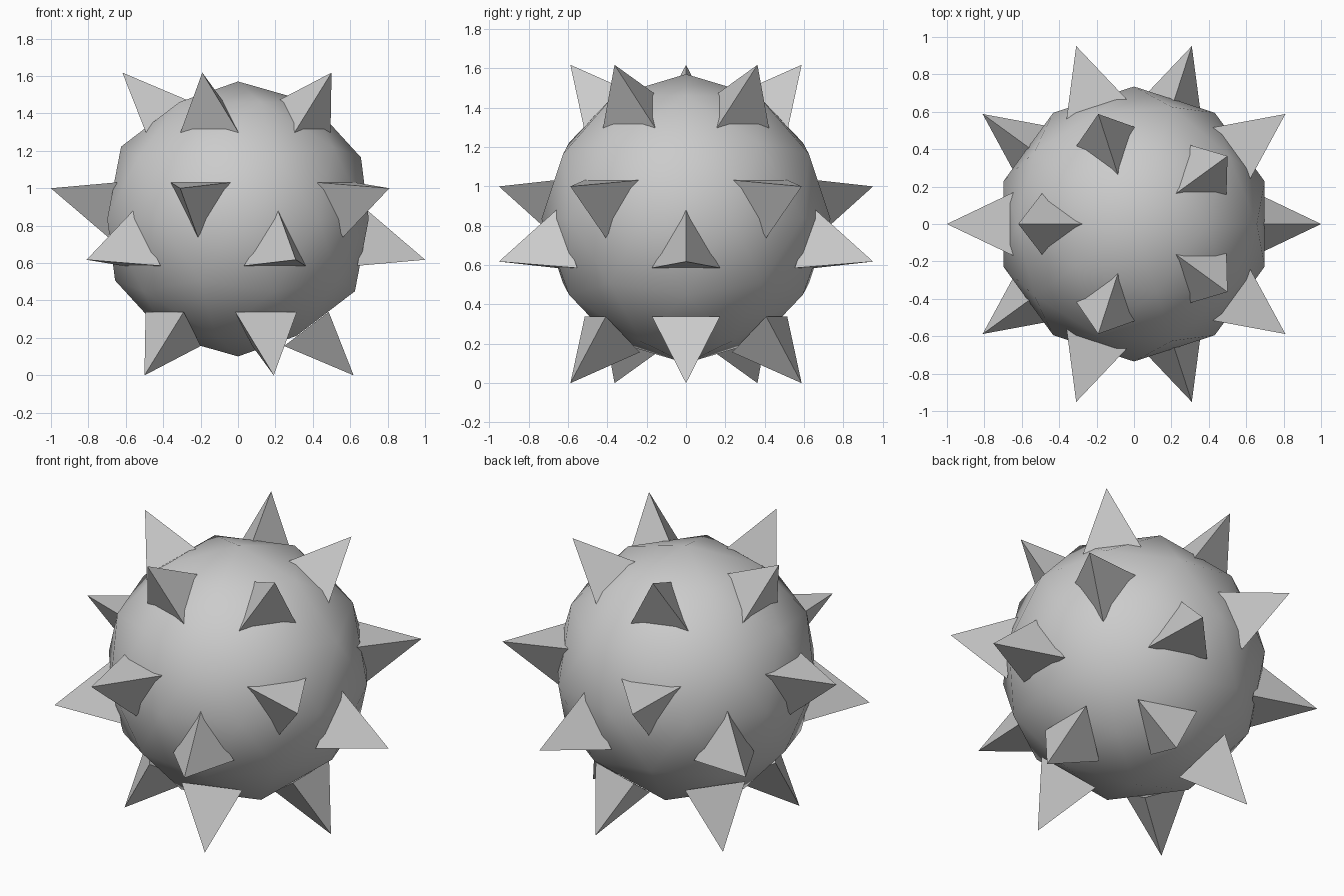
import bpy, bmesh
from mathutils import Vector

if "Cube" in bpy.data.objects:
    bpy.data.objects.remove(bpy.data.objects["Cube"])

BALL_R, BALL_Z = 0.735, 0.836
SPIKE_Z, TIP, BASE, BASE_R = 0.809, 1.0185, 0.668, 0.2

# Ball: low icosphere, smooth shaded
bpy.ops.mesh.primitive_ico_sphere_add(subdivisions=2, radius=BALL_R, location=(0, 0, BALL_Z))
ball = bpy.context.object
ball.name = "ball"
bpy.ops.object.shade_smooth()

# Spikes: one three-sided pyramid over each of the 20 faces of an icosahedron
guide = bmesh.new()
bmesh.ops.create_icosphere(guide, subdivisions=1, radius=1)
guide.verts.ensure_lookup_table()
for i, face in enumerate(list(guide.faces)):
    centre = face.calc_center_median()
    axis = centre.normalized()
    bm = bmesh.new()
    base = [bm.verts.new(axis * BASE + (v.co - centre).normalized() * BASE_R)
            for v in face.verts]
    tip = bm.verts.new(axis * TIP)
    bm.faces.new(base[::-1])
    for a, b in zip(base, base[1:] + base[:1]):
        bm.faces.new((a, b, tip))
    bmesh.ops.recalc_face_normals(bm, faces=bm.faces)
    mesh = bpy.data.meshes.new(f"spike_{i + 1}")
    bm.to_mesh(mesh)
    bm.free()
    spike = bpy.data.objects.new(f"spike_{i + 1}", mesh)
    spike.location = Vector((0, 0, SPIKE_Z))
    bpy.context.collection.objects.link(spike)
guide.free()
